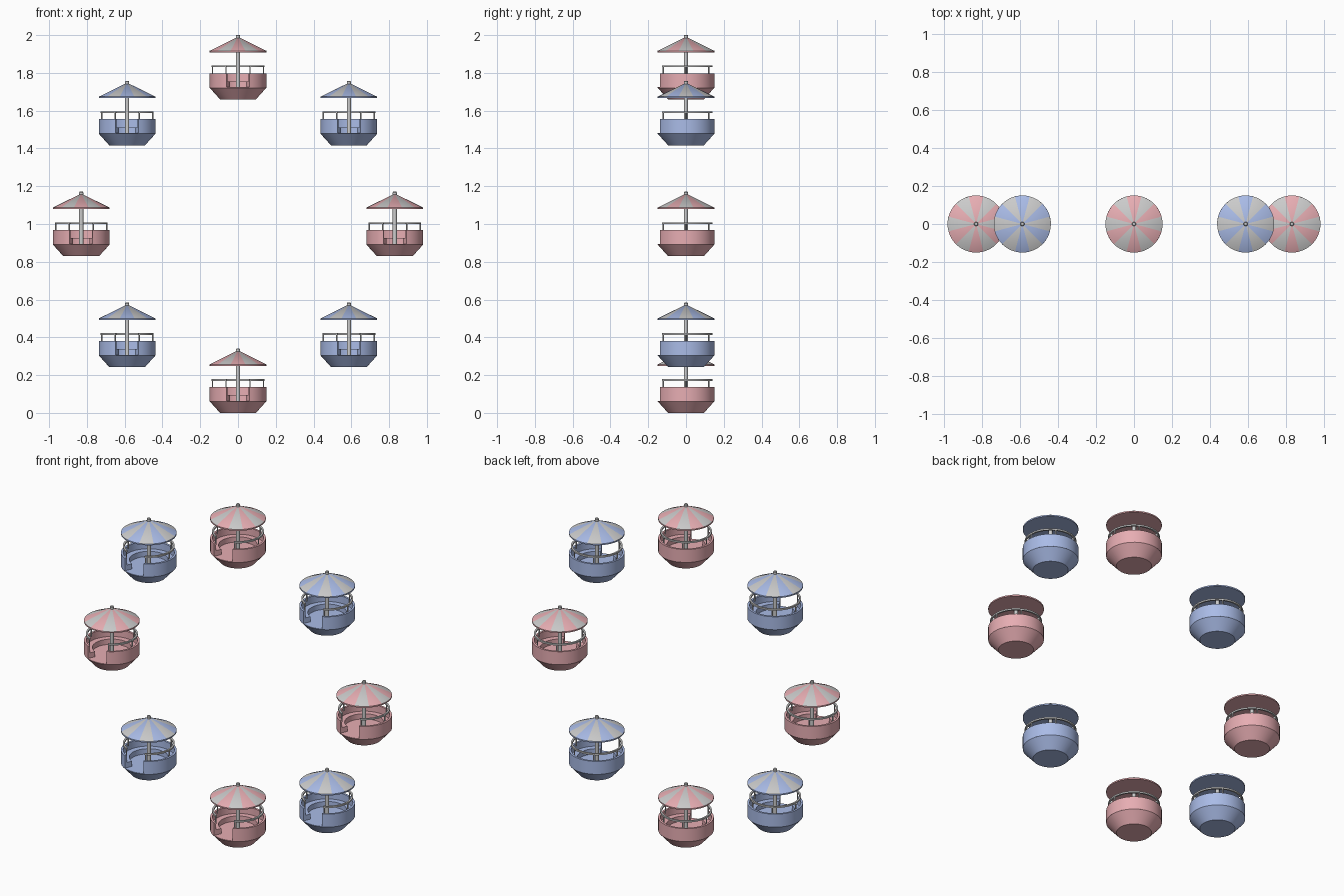
import bpy, bmesh, math
from math import sin, cos, pi, radians

if "Cube" in bpy.data.objects:
    bpy.data.objects.remove(bpy.data.objects["Cube"])

SEG = 48
RING = 0.83          # radius of the wheel the cabins hang on


def material(name, rgb):
    m = bpy.data.materials.new(name)
    m.diffuse_color = (*rgb, 1)
    m.use_nodes = True
    m.node_tree.nodes["Principled BSDF"].inputs["Base Color"].default_value = m.diffuse_color
    return m


PINK = material("pink", (0.80, 0.42, 0.45))
BLUE = material("blue", (0.40, 0.50, 0.80))


def sweep(name, profile, gap=0.0, mats=(), wedges=0):
    """Sweep a closed (r, z) profile about z, leaving +-gap degrees open at the front."""
    bm = bmesh.new()
    full = gap == 0
    start, span = -pi / 2 + radians(gap), 2 * pi - 2 * radians(gap)
    rings = []
    for i in range(SEG if full else SEG + 1):
        a = start + span * i / SEG
        rings.append([bm.verts.new((r * cos(a), r * sin(a), z)) for r, z in profile])
    n = len(profile)
    for i in range(SEG):
        A, B = rings[i], rings[(i + 1) % len(rings)]
        for j in range(n):
            k = (j + 1) % n
            if profile[j][0] == 0 and profile[k][0] == 0:
                continue
            f = bm.faces.new((A[j], B[j], B[k], A[k]))
            if wedges and profile[j][1] > profile[0][1]:
                # stripes centred on the front
                f.material_index = int((i + 0.5) / SEG * wedges + 0.5) % 2
    if not full:
        bm.faces.new(rings[0])
        bm.faces.new(rings[-1][::-1])
    bmesh.ops.remove_doubles(bm, verts=bm.verts, dist=1e-5)
    bmesh.ops.recalc_face_normals(bm, faces=bm.faces)
    return finish(name, bm, mats)


def finish(name, bm, mats=()):
    me = bpy.data.meshes.new(name)
    bm.to_mesh(me)
    bm.free()
    for m in mats:
        me.materials.append(m)
    ob = bpy.data.objects.new(name, me)
    bpy.context.collection.objects.link(ob)
    bpy.ops.object.select_all(action='DESELECT')
    ob.select_set(True)
    bpy.context.view_layer.objects.active = ob
    bpy.ops.object.shade_smooth_by_angle(angle=radians(30))
    return ob


def rail_posts(name):
    """Short uprights between the tub wall and the hand rail."""
    bm = bmesh.new()
    for deg in (28, 90, 152, 208, 270, 332):
        a = -pi / 2 + radians(deg)
        res = bmesh.ops.create_cone(bm, cap_ends=True, segments=10,
                                    radius1=0.004, radius2=0.004, depth=0.05)
        bmesh.ops.translate(bm, verts=res["verts"],
                            vec=(0.135 * cos(a), 0.135 * sin(a), 0.15))
    return finish(name, bm)


GREY = material("canvas_grey", (0.8, 0.8, 0.8))


def cabin(colour, tag):
    return [
        # tapered hull with floor
        sweep(f"hull_{tag}", [(0, 0), (0.095, 0), (0.15, 0.061), (0.15, 0.064), (0, 0.064)],
              mats=[colour]),
        # side wall with door opening
        sweep(f"wall_{tag}", [(0.138, 0.062), (0.15, 0.062), (0.15, 0.138), (0.138, 0.138)],
              gap=24, mats=[colour]),
        # curved bench
        sweep(f"bench_{tag}", [(0.105, 0.062), (0.139, 0.062), (0.139, 0.095), (0.105, 0.095)],
              gap=24, mats=[colour]),
        # hand rail
        sweep(f"hand_rail_{tag}", [(0.130, 0.170), (0.140, 0.170), (0.140, 0.179), (0.130, 0.179)],
              gap=26),
        rail_posts(f"rail_posts_{tag}"),
        # centre pole with finial
        sweep(f"pole_{tag}", [(0, 0.06), (0.011, 0.06), (0.011, 0.337), (0.008, 0.341), (0, 0.341)]),
        # striped canopy
        sweep(f"canopy_{tag}", [(0, 0.249), (0.15, 0.249), (0.15, 0.257), (0, 0.331)],
              mats=[colour, GREY], wedges=12),
    ]


# two cabin colours, each repeated four times around the wheel
for offset, (colour, tag) in enumerate(((PINK, "pink"), (BLUE, "blue"))):
    parts = cabin(colour, tag)
    for k in range(4):
        a = -pi / 2 + (2 * k + offset) * pi / 4
        pos = (RING * cos(a), 0, RING + RING * sin(a))
        for p in parts:
            ob = p
            if k:
                ob = p.copy()
                bpy.context.collection.objects.link(ob)
            ob.location = pos
            ob.name = f"{p.data.name}_{k + 1}"
